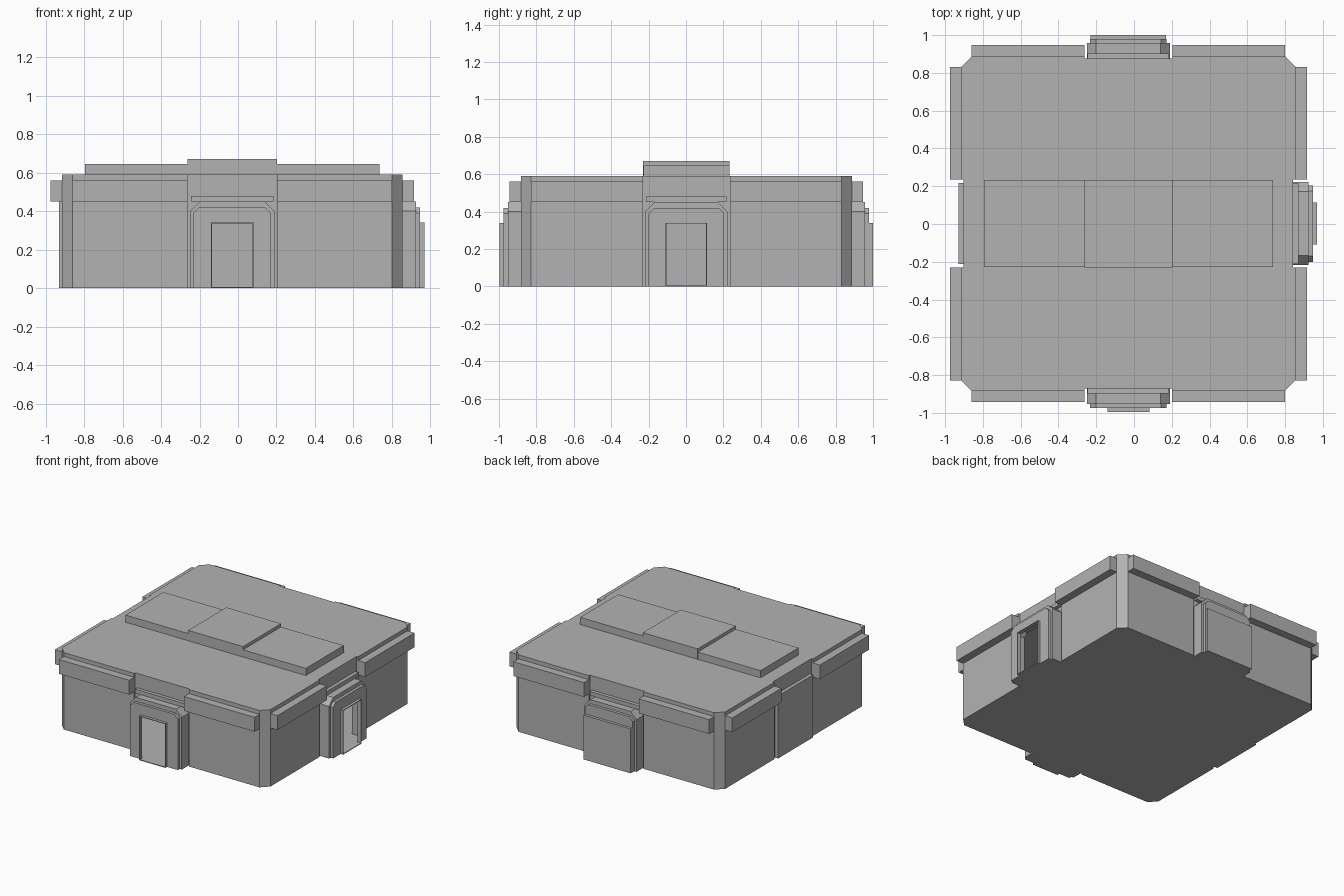
import bpy, bmesh
from math import pi
from mathutils import Matrix, Vector

cube = bpy.data.objects.get("Cube")
if cube:
    bpy.data.objects.remove(cube)

grey = bpy.data.materials.new("plain grey")
grey.use_nodes = True
grey.diffuse_color = (0.45, 0.45, 0.45, 1)
shader = next(n for n in grey.node_tree.nodes if n.type == 'BSDF_PRINCIPLED')
shader.inputs["Base Color"].default_value = grey.diffuse_color

CENTRE = Vector((-0.03, 0.002, 0))
SIDES = ("front", "left", "back", "right")  # quarter turns from -y
WALL = 0.885


def prism(name, ring, offset, turn=0):
    """Extrude a ring of points by an offset, turned about the building centre."""
    bm = bmesh.new()
    base = bm.faces.new([bm.verts.new(p) for p in ring])
    top = bmesh.ops.extrude_face_region(bm, geom=[base])["geom"]
    verts = [v for v in top if isinstance(v, bmesh.types.BMVert)]
    bmesh.ops.translate(bm, verts=verts, vec=offset)
    bm.transform(Matrix.Translation(CENTRE) @ Matrix.Rotation(turn * pi / 2, 4, 'Z'))
    bmesh.ops.recalc_face_normals(bm, faces=bm.faces)
    mesh = bpy.data.meshes.new(name)
    bm.to_mesh(mesh)
    bm.free()
    mesh.materials.append(grey)
    obj = bpy.data.objects.new(name, mesh)
    bpy.context.collection.objects.link(obj)
    return obj


def slab(name, u0, u1, d0, d1, z0, z1, turn=0):
    """Box placed across a side (u), outward from the centre (d) and in height."""
    ring = [(u0, -d0, z0), (u1, -d0, z0), (u1, -d0, z1), (u0, -d0, z1)]
    return prism(name, ring, (0, d0 - d1, 0), turn)


def arch(name, half, top, cut, d0, d1, turn, z0=0):
    """Door shape with clipped upper corners, extruded outward."""
    ring = [(-half, z0), (half, z0), (half, top - cut), (half - cut, top),
            (cut - half, top), (-half, top - cut)]
    return prism(name, [(u, -d0, z) for u, z in ring], (0, d0 - d1, 0), turn)


def plan(radius, flat, z, notch=0, half=0.2325):
    """Clipped square outline, with an optional shallow notch in every side."""
    side = [(-flat, radius)]
    if notch:
        side += [(-half, radius), (-half, radius - notch),
                 (half, radius - notch), (half, radius)]
    side.append((flat, radius))
    return [Matrix.Rotation(k * pi / 2, 3, 'Z') @ Vector((u, -d, z))
            for k in range(4) for u, d in side]


def carve(obj, cutters):
    """Subtract the cutters and bake the result."""
    for c in cutters:
        mod = obj.modifiers.new("cut", 'BOOLEAN')
        mod.operation, mod.solver, mod.object = 'DIFFERENCE', 'EXACT', c
    bpy.context.view_layer.update()
    graph = bpy.context.evaluated_depsgraph_get()
    mesh = bpy.data.meshes.new_from_object(obj.evaluated_get(graph))
    obj.modifiers.clear()
    obj.data = mesh


# Hollow main hall
hall = prism("hall", plan(WALL, 0.83, 0, 0.012), (0, 0, 0.59))
cavity = prism("cavity_cutter", plan(0.86, 0.815, 0.006), (0, 0, 0.572))
helpers = [cavity]
hall_cutters = [cavity]

for turn, side in enumerate(SIDES):
    # Overhanging cornice, split around the middle bay
    for part, s in (("a", -1), ("b", 1)):
        u0, u1 = sorted((s * 0.2325, s * 0.83))
        slab(f"{side}_cornice_{part}", u0, u1, WALL - 0.01, 0.945, 0.45, 0.56, turn)
    slab(f"{side}_header", -0.215, 0.215, 0.868, 0.9, 0.45, 0.48, turn)

    # Closed bay on one side
    if side == "right":
        slab("right_bay_panel", -0.21, 0.21, 0.868, 0.9, 0, 0.45, turn)
        continue

    # Stepped door surround with an open passage
    opening = 0.195 if side == "back" else 0.106
    passage = arch("passage_cutter", 0.195, 0.412, 0.03, 0.8, 0.97, turn, 0.006)
    doorway = slab("doorway_cutter", -opening, opening, 0.9, 1.1, 0.006, 0.335, turn)
    helpers += [passage, doorway]
    hall_cutters.append(passage)
    outer = arch(f"{side}_door_surround", 0.22, 0.45, 0.05, 0.865, 0.955, turn)
    carve(outer, [passage])
    inner = arch(f"{side}_door_frame", 0.202, 0.42, 0.03, 0.955, 0.977, turn)
    carve(inner, [passage, doorway])
    lip = slab(f"{side}_door_lip", -opening - 0.005, opening + 0.005,
               0.975, 0.998, 0, 0.34, turn)
    carve(lip, [doorway])

carve(hall, hall_cutters)

# Raised roof deck with a taller middle
slab("roof_deck", -0.765, 0.765, -0.23, 0.23, 0.585, 0.645)
slab("roof_deck_middle", -0.2325, 0.2325, -0.231, 0.231, 0.585, 0.67)

for h in helpers:
    bpy.data.objects.remove(h)
